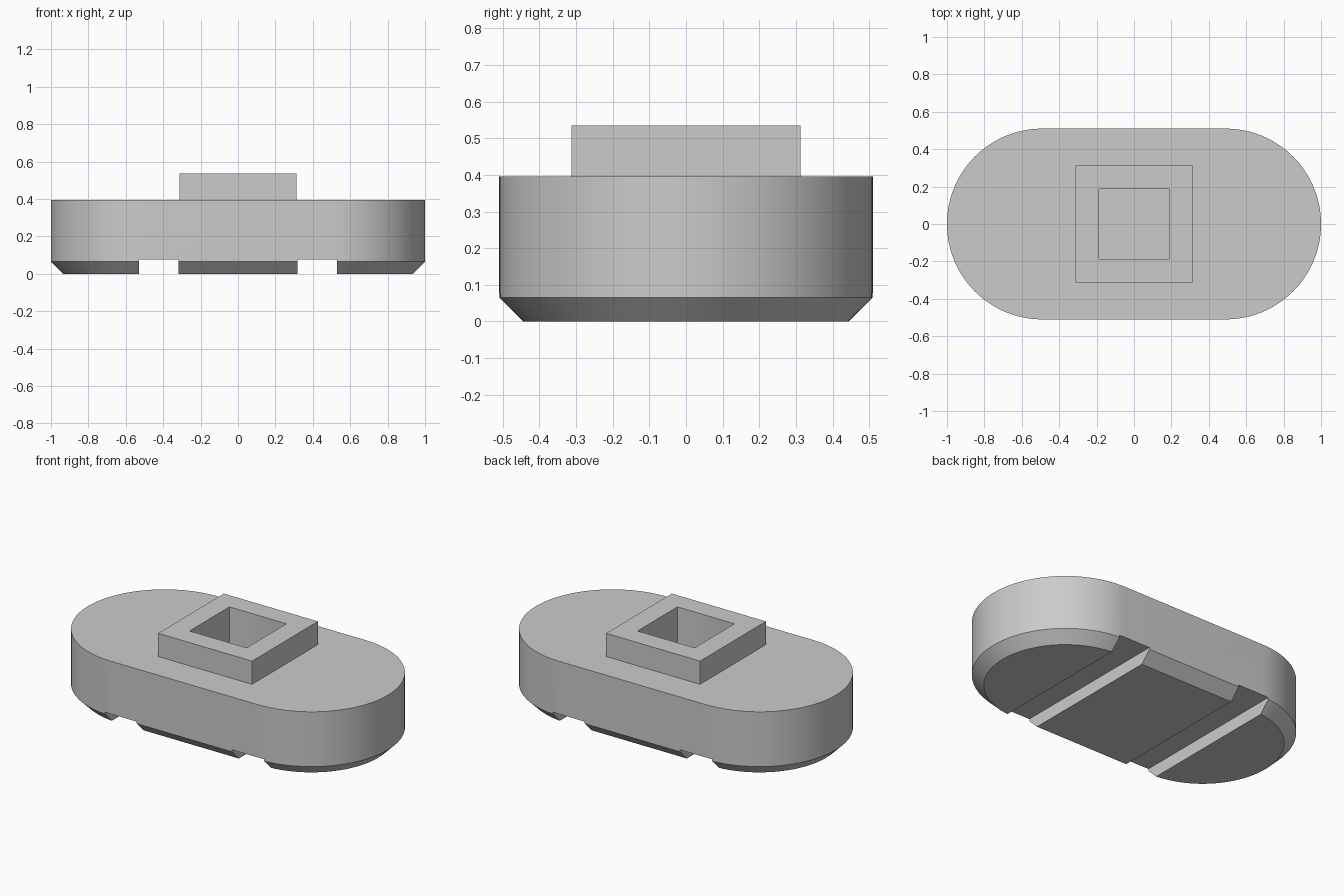
import bpy, bmesh, math

if "Cube" in bpy.data.objects:
    bpy.data.objects.remove(bpy.data.objects["Cube"], do_unlink=True)

grey = bpy.data.materials.new("plain grey")
grey.use_nodes = True
COLOUR = (0.6, 0.6, 0.6, 1)
grey.diffuse_color = COLOUR
grey.node_tree.nodes["Principled BSDF"].inputs["Base Color"].default_value = COLOUR

HALF_STRAIGHT, RADIUS, CHAMFER, BODY_TOP = 0.49, 0.51, 0.065, 0.395
BOSS_TOP, SOCKET_FLOOR = 0.535, 0.2


def rounded_outline(half_x, half_y, radius, steps):
    """Rectangle with rounded corners, counter-clockwise from above."""
    points = []
    for i, (sx, sy) in enumerate([(1, 1), (-1, 1), (-1, -1), (1, -1)]):
        for k in range(steps + 1):
            a = math.pi / 2 * (i + k / steps)
            points.append((sx * (half_x - radius) + radius * math.cos(a),
                           sy * (half_y - radius) + radius * math.sin(a)))
    return points


def loft(name, layers):
    """Solid through a stack of (height, outline) layers."""
    bm = bmesh.new()
    rings = [[bm.verts.new((x, y, z)) for x, y in outline] for z, outline in layers]
    bm.faces.new(list(reversed(rings[0])))
    bm.faces.new(rings[-1])
    for low, high in zip(rings, rings[1:]):
        for i in range(len(low)):
            j = (i + 1) % len(low)
            bm.faces.new((low[i], low[j], high[j], high[i]))
    bmesh.ops.remove_doubles(bm, verts=bm.verts, dist=1e-5)
    bmesh.ops.recalc_face_normals(bm, faces=bm.faces)
    mesh = bpy.data.meshes.new(name)
    bm.to_mesh(mesh)
    bm.free()
    mesh.materials.append(grey)
    obj = bpy.data.objects.new(name, mesh)
    bpy.context.collection.objects.link(obj)
    return obj


def box(name, x0, x1, half_y, z0, z1):
    outline = [(x0, -half_y), (x1, -half_y), (x1, half_y), (x0, half_y)]
    return loft(name, [(z0, outline), (z1, outline)])


def select(obj):
    bpy.ops.object.select_all(action='DESELECT')
    obj.select_set(True)
    bpy.context.view_layer.objects.active = obj


def cut(target, cutter):
    cutter.hide_render = True
    mod = target.modifiers.new("cut", 'BOOLEAN')
    mod.operation, mod.solver, mod.object = 'DIFFERENCE', 'EXACT', cutter
    select(target)
    bpy.ops.object.modifier_apply(modifier=mod.name)


# Body: stadium slab with a chamfered underside
def stadium(radius):
    return rounded_outline(HALF_STRAIGHT + radius, radius, radius, 24)


body = loft("body", [(0, stadium(RADIUS - CHAMFER)),
                     (CHAMFER, stadium(RADIUS)),
                     (BODY_TOP, stadium(RADIUS))])

# Square collar on top
boss = box("collar", -0.313, 0.313, 0.313, BODY_TOP, BOSS_TOP)

# Square blind socket through collar into body
socket_outline = rounded_outline(0.19, 0.19, 0.008, 2)
socket = loft("socket_cutter", [(SOCKET_FLOOR, socket_outline), (0.7, socket_outline)])
cut(boss, socket)
cut(body, socket)

# Two grooves across the underside
cutters = [socket]
for side in (-1, 1):
    x0, x1 = sorted((side * 0.318, side * 0.53))
    groove = box("groove_cutter", x0, x1, 0.8, -0.1, 0.077)
    cut(body, groove)
    cutters.append(groove)

for cutter in cutters:
    bpy.data.objects.remove(cutter, do_unlink=True)

for part in (body, boss):
    select(part)
    bpy.ops.object.shade_smooth_by_angle(angle=math.radians(30))
